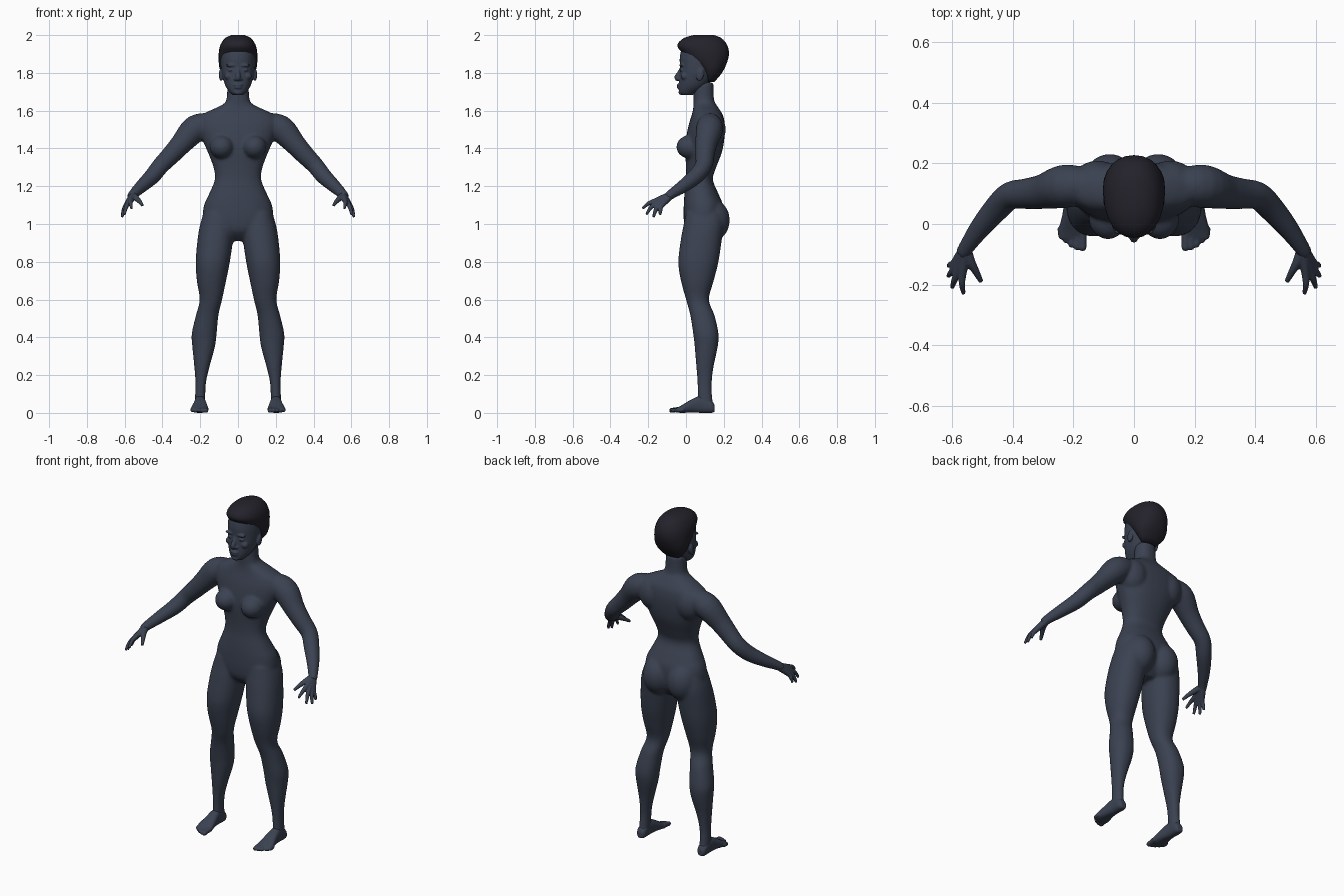
import bpy, bmesh, math
from mathutils import Vector, Matrix


def material(name, rgb):
    m = bpy.data.materials.new(name)
    m.diffuse_color = (*rgb, 1)
    return m


SKIN = material("dark slate skin", (0.043, 0.054, 0.082))
HAIR = material("near black hair", (0.017, 0.016, 0.024))


def resample(rows, n):
    """Catmull-Rom interpolation of number rows, n steps per span."""
    rows = [Vector(r) for r in rows]
    out = []
    for i in range(len(rows) - 1):
        p0, p1, p2 = rows[max(i - 1, 0)], rows[i], rows[i + 1]
        p3 = rows[min(i + 2, len(rows) - 1)]
        for k in range(n):
            t = k / n
            out.append(0.5 * (2 * p1 + (p2 - p0) * t + (2 * p0 - 5 * p1 + 4 * p2 - p3) * t * t
                              + (3 * p1 - p0 - 3 * p2 + p3) * t ** 3))
    return out + [rows[-1]]


def skin_rings(bm, rings):
    loops = [[bm.verts.new(p) for p in ring] for ring in rings]
    n = len(loops[0])
    faces = [bm.faces.new((a[i], a[(i + 1) % n], b[(i + 1) % n], b[i]))
             for a, b in zip(loops, loops[1:]) for i in range(n)]
    faces += [bm.faces.new(loops[0][::-1]), bm.faces.new(loops[-1])]
    bmesh.ops.recalc_face_normals(bm, faces=faces)


def oval(x0, x1, y0, y1, power, sides):
    """Superellipse outline in two axes."""
    pts = []
    for i in range(sides):
        a = math.tau * i / sides
        c, s = math.cos(a), math.sin(a)
        pts.append(((x0 + x1) / 2 + (x1 - x0) / 2 * math.copysign(abs(c) ** (2 / power), c),
                    (y0 + y1) / 2 + (y1 - y0) / 2 * math.copysign(abs(s) ** (2 / power), s)))
    return pts


def column(bm, rows, sx=1, power=2.2, sides=32, steps=4):
    """Upright loft; rows are z, x0, x1, y front, y back."""
    skin_rings(bm, [[(sx * u, v, r[0]) for u, v in oval(r[1], r[2], r[3], r[4], power, sides)]
                    for r in resample(rows, steps)])


def centred(rows):
    return [(z, -w, w, f, b) for z, f, b, w in rows]


def tube(bm, rows, sx=1, sides=16, steps=4):
    """Round loft along a path; rows are x, y, z, radius."""
    pts = resample(rows, steps)
    c = [Vector((sx * p[0], p[1], p[2])) for p in pts]
    rings = []
    for i, p in enumerate(c):
        d = (c[min(i + 1, len(c) - 1)] - c[max(i - 1, 0)]).normalized()
        u = d.cross(Vector((0.3 * sx, 1, 0.25))).normalized()
        v = d.cross(u)
        rings.append([p + pts[i][3] * (u * math.cos(math.tau * k / sides) + v * math.sin(math.tau * k / sides))
                      for k in range(sides)])
    skin_rings(bm, rings)


def blob(bm, centre, radii, sx=1, tilt=0):
    m = (Matrix.Translation((sx * centre[0], centre[1], centre[2]))
         @ Matrix.Rotation(tilt, 4, 'X') @ Matrix.Diagonal((*radii, 1)))
    bmesh.ops.create_uvsphere(bm, u_segments=24, v_segments=16, radius=1, matrix=m)


def finish(bm, name, mat, voxel=0, smooth=0):
    me = bpy.data.meshes.new(name)
    for f in bm.faces:
        f.smooth = True
    bm.to_mesh(me)
    bm.free()
    me.materials.append(mat)
    ob = bpy.data.objects.new(name, me)
    bpy.context.collection.objects.link(ob)
    if voxel:
        r = ob.modifiers.new("fuse", 'REMESH')
        r.mode, r.voxel_size, r.use_smooth_shade = 'VOXEL', voxel, True
        s = ob.modifiers.new("soften", 'SMOOTH')
        s.factor, s.iterations = 0.5, smooth
    return ob


# Body: torso, neck, legs and arms fused into one skin
bm = bmesh.new()
column(bm, centred([
    (.91, .05, .14, .045), (.96, .0, .18, .14), (1.02, -.012, .195, .185), (1.10, -.012, .195, .18),
    (1.16, -.008, .172, .153), (1.235, 0, .142, .123), (1.30, 0, .16, .13), (1.38, -.004, .19, .16),
    (1.45, 0, .203, .19), (1.52, .013, .206, .212), (1.57, .028, .198, .2), (1.60, .036, .182, .15),
    (1.63, .04, .162, .085), (1.66, .04, .148, .061), (1.75, .04, .145, .056)]), power=2.3)
LEG = [(1.06, .04, .18, .0, .19), (1.0, .02, .2, -.012, .2), (.92, .026, .214, -.027, .19),
       (.8, .043, .224, -.041, .172), (.7, .063, .218, -.027, .147), (.6, .084, .203, .0, .121),
       (.52, .103, .222, .022, .15), (.42, .113, .245, .038, .172), (.35, .122, .242, .046, .168),
       (.25, .149, .232, .054, .147), (.17, .168, .226, .06, .137), (.1, .173, .227, .062, .137),
       (.03, .173, .228, .06, .147)]
ARM = [(.14, .125, 1.535, .055), (.225, .125, 1.505, .072), (.30, .107, 1.425, .058),
       (.355, .1, 1.365, .051), (.41, .093, 1.308, .046), (.455, .05, 1.252, .043),
       (.51, -.015, 1.2, .035), (.552, -.075, 1.16, .027), (.568, -.1, 1.14, .024)]
for sx in (-1, 1):
    column(bm, LEG, sx)
    tube(bm, ARM, sx, sides=24)
    blob(bm, (.086, .02, 1.408), (.064, .071, .062), sx)            # breast
    blob(bm, (.08, .13, 1.02), (.092, .102, .115), sx)              # buttock
    blob(bm, (.12, .135, 1.50), (.085, .075, .1), sx)               # shoulder blade
finish(bm, "body", SKIN, .008, 8)

# Hands: bones of the palm fused with the fingers
FINGERS = [((.567, -.165, 1.122), (.568, -.2, 1.108), (.563, -.23, 1.082)),
           ((.583, -.16, 1.107), (.594, -.188, 1.085), (.601, -.21, 1.05)),
           ((.592, -.146, 1.097), (.605, -.162, 1.07), (.614, -.172, 1.036)),
           ((.594, -.13, 1.095), (.606, -.134, 1.075), (.613, -.138, 1.048))]
for sx, side in ((-1, "right"), (1, "left")):
    bm = bmesh.new()
    for base, mid, tip in FINGERS:
        tube(bm, [(.556, -.08, 1.153, .021), (*base, .0135), (*mid, .0105), (*tip, .007)], sx)
    tube(bm, [(.556, -.085, 1.15, .02), (.54, -.125, 1.138, .016),
              (.522, -.158, 1.12, .012), (.505, -.19, 1.098, .008)], sx)
    finish(bm, side + "_hand", SKIN, .004, 2)

    # Feet: arched loft from heel to ball plus five toes
    bm = bmesh.new()
    foot = [(.152, .185, .218, .006, .04), (.135, .174, .228, 0, .065), (.08, .172, .23, 0, .09),
            (.03, .165, .237, .002, .072), (-.02, .157, .249, 0, .042), (-.05, .158, .248, .002, .026)]
    skin_rings(bm, [[(sx * u, r[0], v) for u, v in oval(*r[1:], 2.5, 24)] for r in resample(foot, 4)])
    for i in range(5):
        x, r = .17 + .0185 * i, .0155 - .0015 * i
        tip = -.078 + .004 * i * i * .7
        tube(bm, [(x, -.02, .02, r), (x, tip + .02, .016, r * .85), (x, tip, .013, r * .85),
                  (x, tip - .01, .011, r * .5)], sx)
    finish(bm, side + "_foot", SKIN, .004, 3)

# Head with facial features
bm = bmesh.new()
column(bm, centred([
    (1.682, -.02, .03, .026), (1.695, -.036, .06, .042), (1.73, -.038, .11, .066),
    (1.78, -.035, .15, .082), (1.83, -.032, .175, .089), (1.88, -.033, .19, .09),
    (1.93, -.02, .18, .083), (1.96, .02, .15, .06)]), power=2.15)
tube(bm, [(0, -.024, 1.825, .009), (0, -.036, 1.80, .011), (0, -.048, 1.776, .014), (0, -.04, 1.762, .011)])
blob(bm, (0, -.034, 1.737), (.026, .015, .007))                     # upper lip
blob(bm, (0, -.033, 1.723), (.023, .015, .008))                     # lower lip
blob(bm, (0, -.025, 1.697), (.024, .015, .014))                     # chin
for sx in (-1, 1):
    blob(bm, (.014, -.036, 1.767), (.01, .012, .008), sx)           # nostril
    blob(bm, (.036, -.025, 1.84), (.03, .011, .008), sx)            # brow
    blob(bm, (.036, -.021, 1.814), (.017, .011, .008), sx)          # eyelid
    blob(bm, (.05, -.008, 1.782), (.022, .02, .02), sx)             # cheek
    blob(bm, (.09, .075, 1.79), (.011, .02, .034), sx, -.2)         # ear
finish(bm, "head", SKIN, .0045, 2)

# Hair: short cap sloping from the forehead to the nape
bm = bmesh.new()
column(bm, centred([
    (1.752, .105, .15, .05), (1.79, .09, .183, .084), (1.83, .058, .207, .099),
    (1.88, .0, .225, .103), (1.915, -.028, .227, .101), (1.94, -.046, .221, .096),
    (1.965, -.036, .207, .084), (1.987, -.006, .183, .064), (2.0, .04, .15, .034)]),
    power=2.2, sides=24, steps=2)
finish(bm, "hair", HAIR)
